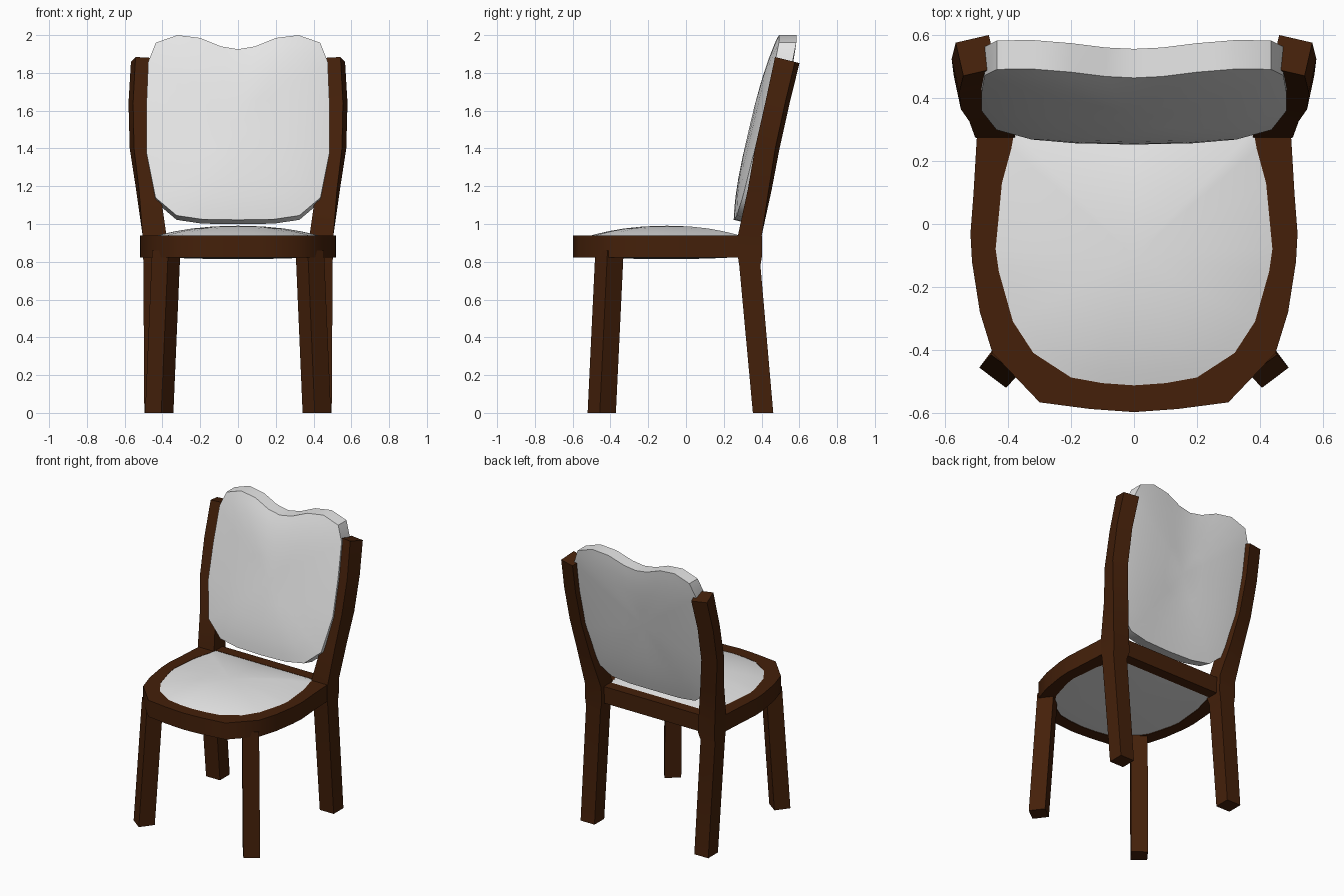
import bpy, bmesh, math
from mathutils import Vector

if "Cube" in bpy.data.objects:
    bpy.data.objects.remove(bpy.data.objects["Cube"])


def material(name, color):
    m = bpy.data.materials.new(name)
    m.diffuse_color = (*color, 1)
    m.use_nodes = True
    m.node_tree.nodes["Principled BSDF"].inputs["Base Color"].default_value = m.diffuse_color
    return m


WOOD = material("dark brown wood", (0.058, 0.0145, 0.003))
FABRIC = material("white fabric", (0.8, 0.8, 0.8))


def skin(name, rings, mat, closed=False, tips=None):
    """Join rings of points into one surface; close it as a loop, with tip points, or with flat caps."""
    bm = bmesh.new()
    vs = [[bm.verts.new(p) for p in r] for r in rings]
    n, k = len(vs[0]), len(vs)
    for i in range(k if closed else k - 1):
        a, b = vs[i], vs[(i + 1) % k]
        for j in range(n):
            bm.faces.new((a[j], a[(j + 1) % n], b[(j + 1) % n], b[j]))
    if tips:
        for ring, tip in ((vs[0], tips[0]), (vs[-1], tips[1])):
            t = bm.verts.new(tip)
            for j in range(n):
                bm.faces.new((ring[j], ring[(j + 1) % n], t))
    elif not closed:
        bm.faces.new(vs[0])
        bm.faces.new(vs[-1])
    bmesh.ops.recalc_face_normals(bm, faces=bm.faces)
    me = bpy.data.meshes.new(name)
    bm.to_mesh(me)
    bm.free()
    me.materials.append(mat)
    ob = bpy.data.objects.new(name, me)
    bpy.context.collection.objects.link(ob)
    bpy.context.view_layer.objects.active = ob
    for o in bpy.context.selected_objects:
        o.select_set(False)
    ob.select_set(True)
    bpy.ops.object.shade_smooth_by_angle(angle=math.radians(45))
    return ob


def mirrored(half):
    """Full outline from its right half (centre points have x = 0)."""
    return half + [(-x, y) for x, y in reversed(half) if x > 0]


def pillow(name, front, back, c_front, c_back, dome_f, dome_b, power):
    """Padded slab: two edge loops with domed faces; power sets how full the dome is."""
    def rings(loop, c, dome):
        return [[c + (Vector(p) - c) * s + dome * (1 - s ** power) for p in loop]
                for s in (0.3, 0.55, 0.75, 0.9, 1.0)]
    r = rings(front, c_front, dome_f) + rings(back, c_back, dome_b)[::-1]
    return skin(name, r, FABRIC, tips=(c_front + dome_f, c_back + dome_b))


def bar(name, sections, side, slant=0.0):
    """Square bar through (x, y, z, turn in degrees, width); slant tilts the top end."""
    rings = []
    for i, (x, y, z, turn, w) in enumerate(sections):
        a, h, ring = math.radians(turn), w / 2, []
        for u, v in ((-h, -h), (h, -h), (h, h), (-h, h)):
            dx = u * math.cos(a) - v * math.sin(a)
            dy = u * math.sin(a) + v * math.cos(a)
            dz = -slant * dy if i == len(sections) - 1 else 0
            ring.append((side * (x + dx), y + dy, z + dz))
        rings.append(ring)
    return skin(name, rings, WOOD)


# Seat frame: ring between outer and inner outlines, back rail set in from the posts
outer = mirrored([(0, -0.598), (0.14, -0.588), (0.30, -0.567), (0.45, -0.41), (0.49, -0.28),
                  (0.515, -0.12), (0.52, -0.03), (0.51, 0.10), (0.50, 0.27), (0.49, 0.37), (0, 0.37)])
inner = mirrored([(0, -0.513), (0.10, -0.506), (0.20, -0.488), (0.32, -0.41), (0.385, -0.31),
                  (0.43, -0.15), (0.44, -0.08), (0.42, 0.13), (0.39, 0.24), (0.38, 0.295), (0, 0.295)])
LOW, HIGH = 0.822, 0.938
skin("seat_frame", [[(x, y, z) for x, y in o] for o, z in
                    ((outer, LOW), (outer, HIGH), (inner, HIGH), (inner, LOW))], WOOD, closed=True)

# Seat cushion
pillow("seat_cushion", [(x * 1.01, y * 1.01, 0.935) for x, y in inner],
       [(x * 1.01, y * 1.01, 0.826) for x, y in inner],
       Vector((0, -0.1, 0.935)), Vector((0, -0.1, 0.826)),
       Vector((0, 0, 0.056)), Vector((0, 0, -0.012)), 2.2)

# Backrest cushion: outline in x/z, leaning back
pad = mirrored([(0, 1.925), (0.09, 1.94), (0.20, 1.985), (0.32, 2.0), (0.435, 1.96), (0.475, 1.86),
                (0.485, 1.62), (0.485, 1.38), (0.437, 1.14), (0.325, 1.045), (0.19, 1.025), (0, 1.022)])


def lean(x, z, depth):
    return Vector((x, 0.252 + (z - 1.02) * 0.235 + 0.1 * x * x + depth, z - 0.25 * depth * (z < 1.5)))


pillow("backrest_cushion", [lean(x, z, 0) for x, z in pad], [lean(x, z, 0.092) for x, z in pad],
       lean(0, 1.51, 0), lean(0, 1.51, 0.092), Vector((0, -0.032, 0)), Vector((0, 0.022, 0)), 3.2)

for side, label in ((1, "right"), (-1, "left")):
    # Front legs, turned toward the corners
    bar("front_leg_" + label, [(0.417, -0.446, 0, 37, 0.107), (0.38, -0.405, 0.86, 37, 0.107)], side)
    # Back legs rising into the back posts, twisting outward, thicker at the seat
    bar("back_post_" + label, [(0.442, 0.408, 0, 0, 0.108), (0.445, 0.338, 0.78, 0, 0.112),
                               (0.438, 0.338, 0.83, 0, 0.128), (0.442, 0.338, 0.94, 0, 0.126),
                               (0.476, 0.390, 1.18, -8, 0.112),
                               (0.508, 0.430, 1.40, -12, 0.110), (0.515, 0.484, 1.64, -13, 0.108),
                               (0.502, 0.536, 1.868, -13, 0.108)], side, 0.25)
